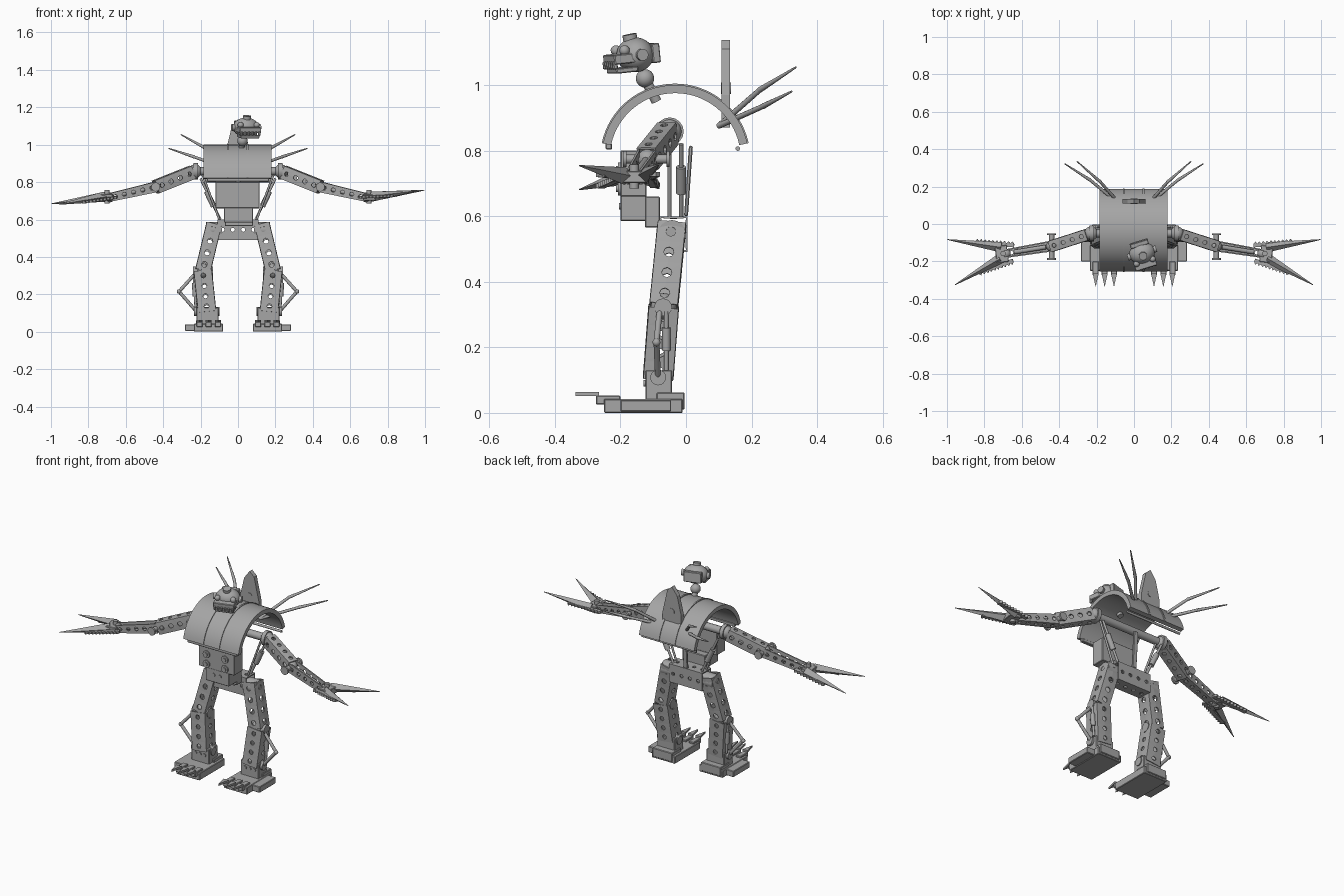
import bpy, bmesh, math
from mathutils import Vector, Matrix

cube = bpy.data.objects.get("Cube")
if cube:
    bpy.data.objects.remove(cube, do_unlink=True)

grey = bpy.data.materials.new("plain grey")
grey.use_nodes = True
grey.diffuse_color = (0.38, 0.38, 0.38, 1)
grey.node_tree.nodes["Principled BSDF"].inputs["Base Color"].default_value = grey.diffuse_color


def finish(name, bm, smooth=False, matrix=None):
    if matrix:
        bm.transform(matrix)
    bmesh.ops.recalc_face_normals(bm, faces=bm.faces)
    mesh = bpy.data.meshes.new(name)
    bm.to_mesh(mesh)
    bm.free()
    mesh.materials.append(grey)
    ob = bpy.data.objects.new(name, mesh)
    bpy.context.collection.objects.link(ob)
    if smooth:
        bpy.ops.object.select_all(action='DESELECT')
        ob.select_set(True)
        bpy.context.view_layer.objects.active = ob
        bpy.ops.object.shade_smooth_by_angle(angle=math.radians(40))
    return ob


def frame(a, b, hint=(0, 1, 0)):
    """Matrix at a whose z axis runs to b and whose y axis leans to hint."""
    z = (Vector(b) - Vector(a)).normalized()
    x = Vector(hint).cross(z).normalized()
    y = z.cross(x)
    return Matrix.Translation(a) @ Matrix((x, y, z)).transposed().to_4x4()


def box(name, lo, hi, matrix=None, bevel=0.003):
    bm = bmesh.new()
    lo, hi = Vector(lo), Vector(hi)
    bmesh.ops.create_cube(bm, size=1, matrix=Matrix.Translation((lo + hi) / 2)
                          @ Matrix.Diagonal((*(hi - lo), 1)))
    bmesh.ops.bevel(bm, geom=bm.edges[:], offset=bevel, segments=1, affect='EDGES')
    return finish(name, bm, matrix=matrix)


def rod(name, a, b, r1, r2=None, sides=16, hint=(0.1, 1, 0)):
    bm = bmesh.new()
    length = (Vector(b) - Vector(a)).length
    bmesh.ops.create_cone(bm, cap_ends=True, segments=sides, radius1=r1,
                          radius2=r1 if r2 is None else r2, depth=length,
                          matrix=Matrix.Translation((0, 0, length / 2)))
    return finish(name, bm, sides > 6, frame(a, b, hint))


def ball(name, c, r, scale=(1, 1, 1), matrix=None):
    bm = bmesh.new()
    bmesh.ops.create_uvsphere(bm, u_segments=24, v_segments=14, radius=r)
    m = Matrix.Translation(c) @ Matrix.Diagonal((*scale, 1))
    return finish(name, bm, True, matrix @ m if matrix else m)


def prism(name, points, depth, matrix):
    """Flat outline in local xz, thickened along local y."""
    bm = bmesh.new()
    face = bm.faces.new([bm.verts.new((x, 0, z)) for x, z in points])
    new = bmesh.ops.extrude_face_region(bm, geom=[face])["geom"]
    bmesh.ops.translate(bm, vec=(0, depth, 0), verts=[v for v in new if isinstance(v, bmesh.types.BMVert)])
    return finish(name, bm, matrix=matrix)


def girder(name, a, b, w, d, cells, walls=4, hint=(0, 1, 0), taper=1.0, hole=0.24):
    """Drilled sheet-metal beam from a to b; three walls make an open channel."""
    bm = bmesh.new()
    length = (Vector(b) - Vector(a)).length
    corners = [(-w / 2, d / 2), (-w / 2, -d / 2), (w / 2, -d / 2), (w / 2, d / 2)]
    step = length / cells
    for k in range(walls):
        p, q = Vector(corners[k]), Vector(corners[(k + 1) % 4])
        size = (q - p).length
        for c in range(cells):
            def vert(u, v):
                t = (c + 0.5) * step + v
                xy = (p.lerp(q, 0.5 + u / size)) * (1 + (taper - 1) * t / length)
                return bm.verts.new((xy.x, xy.y, t))
            outer, inner = [], []
            for i in range(8):
                cs, sn = math.cos(i * math.pi / 4), math.sin(i * math.pi / 4)
                m = max(abs(cs), abs(sn))
                outer.append(vert(cs / m * size / 2, sn / m * step / 2))
                r = hole * min(step, size)
                inner.append(vert(cs * r, sn * r))
            for i in range(8):
                j = (i + 1) % 8
                bm.faces.new((outer[i], outer[j], inner[j], inner[i]))
    bmesh.ops.remove_doubles(bm, verts=bm.verts[:], dist=0.0005)
    ob = finish(name, bm, matrix=frame(a, b, hint))
    ob.modifiers.new("sheet", 'SOLIDIFY').thickness = 0.007
    return ob


def arch(name, x0, x1, r_in, r_out):
    bm = bmesh.new()
    rings = []
    for i in range(33):
        t = math.radians(12 + 156 * i / 32)
        rings.append([bm.verts.new((x, -0.033 + r * math.cos(t), 0.775 + r * math.sin(t)))
                      for x, r in ((x0, r_in), (x1, r_in), (x1, r_out), (x0, r_out))])
    for p, q in zip(rings, rings[1:]):
        for k in range(4):
            bm.faces.new((p[k], p[(k + 1) % 4], q[(k + 1) % 4], q[k]))
    bm.faces.new(rings[0])
    bm.faces.new(rings[-1])
    return finish(name, bm, True)


# Curved back shell with raised bands and edge rods
arch("shell", -0.185, 0.18, 0.2, 0.225)
for x in (-0.055, 0.05):
    arch("shell_band", x - 0.005, x + 0.005, 0.22, 0.229)
rod("shell_rear_rod", (-0.18, 0.158, 0.806), (0.18, 0.158, 0.806), 0.007)
box("shell_front_bar", (-0.165, -0.245, 0.803), (0.165, -0.225, 0.822))

# Back fin
prism("back_fin", [(-.062, .87), (.062, .87), (.062, .97), (.03, 1.11), (0, 1.137), (-.035, 1.09), (-.062, .98)],
      0.025, Matrix.Translation((0, 0.109, 0)))
for y in (0.106, 0.131):
    rod("fin_boss", (0, y, 0.99), (0, y + 0.006, 0.99), 0.018)

# Neck and turned head
ball("neck_ball", (0.024, -0.125, 1.02), 0.028)
rod("neck_post", (0.024, -0.125, 1.02), (0.015, -0.09, 0.95), 0.016)
head = Matrix.Translation((0.043, -0.155, 1.092)) @ Matrix.Rotation(math.radians(17), 4, 'Z') @ Matrix.Rotation(math.radians(6), 4, 'X')
ball("skull", (0, 0, 0), 0.056, (1.25, 1, 0.95), head)
box("upper_jaw", (-0.06, -0.085, -0.022), (0.06, -0.01, 0.008), head)
box("lower_jaw", (-0.052, -0.08, -0.05), (0.052, -0.01, -0.034), head)
for i in range(6):
    x = -0.05 + i * 0.02
    box("jaw_tooth", (x - 0.006, -0.09, -0.036), (x + 0.006, -0.075, -0.012), head)
box("skull_back_plate", (-0.05, 0.04, -0.03), (0.05, 0.065, 0.03), head)
rod("crown_knob", head @ Vector((0, -0.01, 0.045)), head @ Vector((0, -0.012, 0.064)), 0.022)
for s in (-1, 1):
    ball("eye", (s * 0.045, -0.046, 0.018), 0.016, matrix=head)
    rod("ear_disc", head @ Vector((s * 0.06, 0, 0)), head @ Vector((s * 0.08, 0, 0)), 0.018)

# Chest, waist and pelvis
box("chest", (-0.12, -0.2, 0.66), (0.115, -0.12, 0.8))
box("abdomen", (-0.075, -0.2, 0.585), (0.08, -0.12, 0.665))
box("waist", (-0.07, -0.125, 0.565), (0.08, -0.08, 0.66))
for x in (-0.067, 0.055):
    for z in (0.742, 0.685):
        rod("chest_dial", (x, -0.199, z), (x, -0.207, z), 0.022)
        rod("chest_dial_hub", (x, -0.206, z), (x, -0.213, z), 0.011)
for x in (-0.02, 0.022):
    rod("abdomen_stud", (x, -0.199, 0.63), (x, -0.205, 0.63), 0.01)
girder("pelvis", (-0.11, -0.038, 0.545), (0.11, -0.038, 0.545), 0.108, 0.085, 4, hole=0.2)
rod("shoulder_axle", (-0.22, -0.05, 0.858), (0.22, -0.05, 0.858), 0.022)
box("spine_strut", (-0.014, -0.006, 0), (0.014, 0.006, 0.215), frame((0, 0, 0.6), (0, 0.015, 0.815)))

for s in (-1, 1):
    def P(x, y, z):
        return (s * x, y, z)

    # Swept back spines
    for kink, tip in (((0.18, 0.225, 0.985), (0.305, 0.335, 1.054)), ((0.235, 0.235, 0.935), (0.37, 0.322, 0.98))):
        rod("spine_root", P(0.07, 0.1, 0.875), P(*kink), 0.009, 0.008, 10)
        rod("spine_tip", P(*kink), P(*tip), 0.009, 0.003, 10)
        ball("spine_joint", P(*kink), 0.0085)

    # Side pistons between pelvis and shoulder
    rod("piston_rod", P(0.095, -0.015, 0.6), P(0.2, -0.015, 0.82), 0.007)
    rod("piston_body", P(0.13, -0.015, 0.67), P(0.168, -0.015, 0.75), 0.015)
    rod("brace_rod", P(0.1, -0.05, 0.6), P(0.19, -0.05, 0.84), 0.006)

    # Arm
    shoulder, elbow = P(0.23, -0.05, 0.858), P(0.44, -0.118, 0.774)
    wrist = P(0.685, -0.158, 0.718)
    ball("shoulder_ball", shoulder, 0.037)
    rod("shoulder_disc", P(0.215, -0.05, 0.858), P(0.237, -0.05, 0.858), 0.043)
    girder("upper_arm", P(0.245, -0.055, 0.852), elbow, 0.05, 0.062, 4, 4, (0, 0, 1))
    ball("elbow_ball", elbow, 0.03)
    rod("elbow_axle", P(0.44, -0.05, 0.774), P(0.44, -0.19, 0.774), 0.014)
    for y in (-0.05, -0.182):
        rod("elbow_cap", P(0.44, y, 0.774), P(0.44, y - 0.01, 0.774), 0.024)
    girder("forearm", elbow, wrist, 0.058, 0.056, 5, 3, (0, 0, 1), 0.8)
    rod("forearm_piston", P(0.47, -0.123, 0.768), P(0.64, -0.15, 0.73), 0.012)

    # Hand with two long claws and toothed blades
    lift = 0.757 if s > 0 else 0.684
    ball("wrist_ball", wrist, 0.026)
    box("palm", (-0.045, -0.018, -0.01), (0.045, 0.018, 0.055), frame(wrist, P(0.8, -0.172, 0.72), (0, 0, 1)))
    rod("wrist_pin", P(0.7, -0.158, 0.685), P(0.7, -0.158, 0.758), 0.014)
    for base, tip in (((0.71, -0.125, 0.722), (0.998, -0.083, lift)), ((0.715, -0.185, 0.722), (0.957, -0.325, lift - 0.003))):
        rod("claw", P(*base), P(*tip), 0.027, 0.002, 4, (0, 0, 1))
        side = 1 if tip[1] > -0.2 else -1
        start = Vector(P(base[0] - 0.07, base[1] + side * 0.012, 0.712))
        end = Vector(P(*base)).lerp(Vector(P(*tip)), 0.48) + Vector((0, side * 0.008, -0.018))
        outward = side * s
        m = frame(start, end, (0, 0, 1))
        flip = 1 if (m.to_3x3() @ Vector((1, 0, 0))).y * side > 0 else -1
        n, size = 10, (end - start).length
        pts = [(-flip * 0.012, 0)]
        for i in range(n):
            pts += [(flip * 0.006, size * i / n), (flip * 0.018, size * (i + 0.5) / n)]
        pts += [(flip * 0.006, size), (-flip * 0.012, size)]
        prism("saw_blade", pts, 0.014, m)

    # Leg
    hip, knee, ankle = P(0.12, -0.043, 0.545), P(0.188, -0.068, 0.325), P(0.165, -0.085, 0.105)
    rod("hip_disc", P(0.085, -0.043, 0.545), P(0.172, -0.043, 0.545), 0.043)
    girder("thigh", P(0.128, -0.043, 0.575), knee, 0.07, 0.075, 4)
    ball("knee_ball", knee, 0.04)
    rod("knee_axle", P(0.135, -0.07, 0.322), P(0.24, -0.07, 0.322), 0.027)
    girder("shin", knee, ankle, 0.085, 0.08, 4)
    rod("ankle_axle", P(0.1, -0.085, 0.108), P(0.235, -0.085, 0.108), 0.024)
    rod("shin_piston", P(0.236, -0.06, 0.31), P(0.226, -0.06, 0.13), 0.007)
    rod("shin_piston_body", P(0.234, -0.06, 0.26), P(0.229, -0.06, 0.19), 0.013)
    bend = P(0.315, -0.09, 0.215)
    rod("linkage_upper", P(0.225, -0.08, 0.315), bend, 0.009)
    rod("linkage_lower", bend, P(0.215, -0.085, 0.1), 0.009)
    ball("linkage_joint", bend, 0.012)

    # Foot
    def foot_box(name, x0, x1, y0, y1, z0, z1):
        box(name, (min(s * x0, s * x1), y0, z0), (max(s * x0, s * x1), y1, z1))
    foot_box("ankle_block", 0.105, 0.222, -0.124, -0.043, 0.04, 0.13)
    for x in (0.135, 0.165, 0.195):
        rod("ankle_stud", P(x, -0.123, 0.09), P(x, -0.129, 0.09), 0.01)
    foot_box("sole", 0.08, 0.235, -0.25, -0.01, 0.0, 0.043)
    foot_box("sole_outer", 0.23, 0.283, -0.2, -0.045, 0.004, 0.04)
    foot_box("heel", 0.095, 0.225, -0.09, -0.004, 0.01, 0.062)
    for x in (0.107, 0.157, 0.205):
        foot_box("toe_root", x - 0.016, x + 0.016, -0.275, -0.2, 0.025, 0.053)
        prism("toe_claw", [(x * s - 0.016, 0), (x * s + 0.016, 0), (x * s, 0.072)], 0.012,
              Matrix.Translation((0, -0.265, 0.052)) @ Matrix.Rotation(math.radians(90), 4, 'X'))
